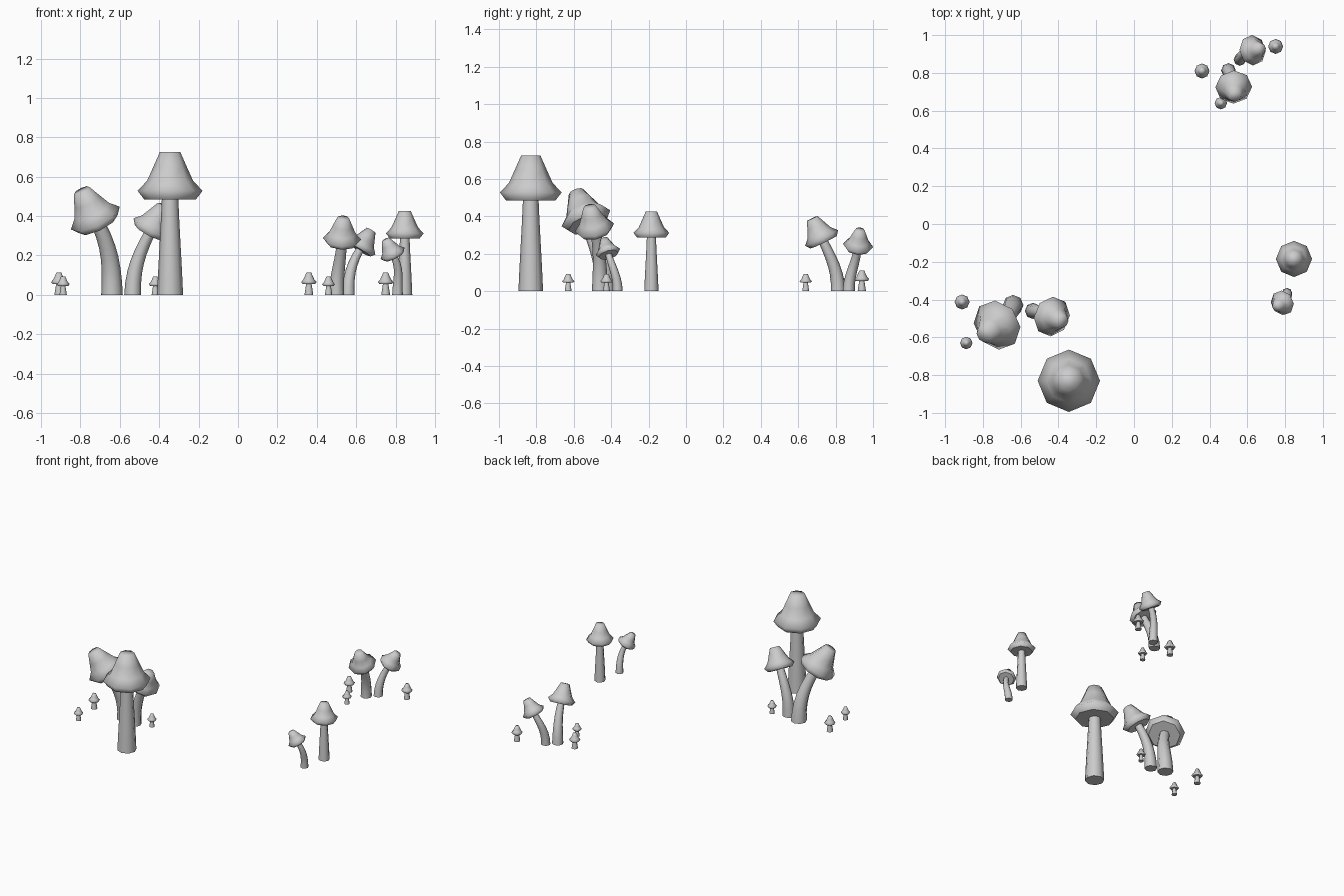
import bpy, bmesh, math
from mathutils import Vector

if "Cube" in bpy.data.objects:
    bpy.data.objects.remove(bpy.data.objects["Cube"], do_unlink=True)

grey = bpy.data.materials.new("pale_grey")
grey.use_nodes = True
grey.diffuse_color = (0.6, 0.6, 0.6, 1)
grey.node_tree.nodes["Principled BSDF"].inputs["Base Color"].default_value = (0.6, 0.6, 0.6, 1)

SIDES = 8
UP = Vector((0, 0, 1))
# cap outline: radius, height above the underside
CAP = [(.132, 0), (.165, .043), (.117, .094), (.085, .165), (.052, .24)]


def loft(name, rings):
    """Skin eight-sided rings (centre, axis, radius); first ring stays a sharp edge."""
    bm = bmesh.new()
    loops = []
    for centre, axis, radius in rings:
        turn = UP.rotation_difference(axis)
        loop = []
        for i in range(SIDES):
            a = 2 * math.pi * i / SIDES
            loop.append(bm.verts.new(centre + turn @ Vector((radius * math.cos(a), radius * math.sin(a), 0))))
        loops.append(loop)
    for low, high in zip(loops, loops[1:]):
        for i in range(SIDES):
            j = (i + 1) % SIDES
            bm.faces.new((low[i], low[j], high[j], high[i]))
    bottom = bm.faces.new(loops[0][::-1])
    bm.faces.new(loops[-1])
    for face in bm.faces:
        face.smooth = True
    for edge in bottom.edges:
        edge.smooth = False
    mesh = bpy.data.meshes.new(name)
    bm.to_mesh(mesh)
    bm.free()
    mesh.materials.append(grey)
    obj = bpy.data.objects.new(name, mesh)
    bpy.context.collection.objects.link(obj)


def mushroom(name, base, rim, lean, size, thick=1.0):
    """base: foot (x, y); rim: centre of the cap's widest ring; lean: cap axis."""
    axis = Vector(lean).normalized()
    foot = Vector((*base, 0))
    under = Vector(rim) - axis * .043 * size
    # stem bends from upright at the foot to the cap's axis
    reach = under.z * .4
    p1, p2 = foot + UP * reach, under - axis * reach
    rings = []
    for k in range(7):
        t = k / 6
        u = 1 - t
        centre = foot * u**3 + p1 * 3 * u * u * t + p2 * 3 * u * t * t + under * t**3
        tangent = (p1 - foot) * u * u + (p2 - p1) * 2 * u * t + (under - p2) * t * t
        radius = (.066 - .024 * t) * size * thick
        rings.append((centre, tangent.normalized(), radius))
    rings.append((under + axis * .05 * size, axis, .04 * size))
    loft(name + "_stem", rings)
    loft(name + "_cap", [(under + axis * h * size, axis, r * size) for r, h in CAP])


# upright mushrooms
mushroom("tallest_mushroom", (-.345, -.83), (-.345, -.83, .528), UP, 1)
mushroom("upright_mushroom", (.847, -.185), (.847, -.185, .312), UP, .58)

# leaning mushrooms
mushroom("broad_leaning_mushroom", (-.64, -.43), (-.725, -.535, .39), (-.42, -.31, .85), .83)
mushroom("middle_leaning_mushroom", (-.535, -.46), (-.435, -.49, .34), (.45, -.2, .87), .65)
mushroom("slim_leaning_mushroom", (.81, -.365), (.785, -.418, .21), (-.43, -.25, .87), .41)
mushroom("back_leaning_mushroom", (.5, .813), (.528, .725, .285), (.05, -.43, .9), .59)
mushroom("back_bent_mushroom", (.56, .87), (.628, .92, .245), (.5, .1, .86), .49)

# tiny mushrooms
tiny = [(.36, .81, .24), (.75, .94, .24), (-.91, -.413, .24),
        (.46, .64, .2), (-.888, -.63, .2), (-.42, -.425, .2)]
for n, (x, y, size) in enumerate(tiny):
    mushroom(f"tiny_mushroom_{n + 1}", (x, y), (x, y, size * .27), UP, size, 1.4)
